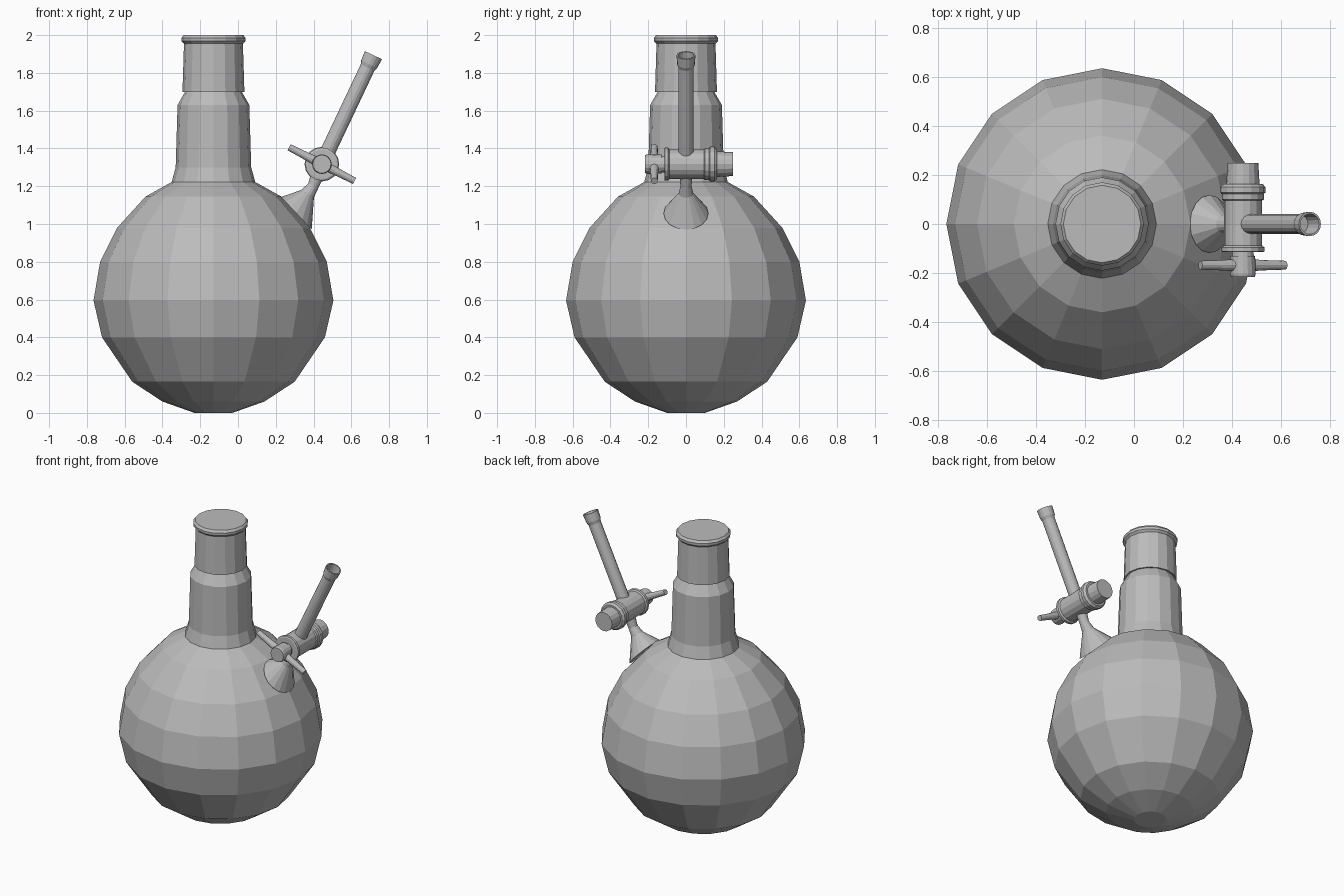
import bpy, bmesh, math
from mathutils import Vector, Matrix

if "Cube" in bpy.data.objects:
    bpy.data.objects.remove(bpy.data.objects["Cube"])

grey = bpy.data.materials.new("grey_glass")
grey.diffuse_color = (0.5, 0.5, 0.5, 1)
grey.use_nodes = True
grey.node_tree.nodes["Principled BSDF"].inputs["Base Color"].default_value = grey.diffuse_color


def loft(name, rings, sides, caps=(True, True)):
    """Skin a list of point rings; optionally close both ends."""
    bm = bmesh.new()
    vs = [[bm.verts.new(p) for p in ring] for ring in rings]
    for a, b in zip(vs, vs[1:]):
        for i in range(sides):
            j = (i + 1) % sides
            bm.faces.new((a[i], a[j], b[j], b[i]))
    if caps[0]:
        bm.faces.new(vs[0][::-1])
    if caps[1]:
        bm.faces.new(vs[-1])
    bmesh.ops.recalc_face_normals(bm, faces=bm.faces)
    me = bpy.data.meshes.new(name)
    bm.to_mesh(me)
    bm.free()
    me.materials.append(grey)
    ob = bpy.data.objects.new(name, me)
    bpy.context.collection.objects.link(ob)
    return ob


def lathe(name, profile, origin, axis, sides=16):
    """Revolve (radius, distance along axis) points round an axis."""
    rot = Vector((0, 0, 1)).rotation_difference(Vector(axis)).to_matrix()
    o = Vector(origin)
    rings = [[o + rot @ Vector((r * math.cos(math.tau * i / sides),
                                r * math.sin(math.tau * i / sides), h))
              for i in range(sides)] for r, h in profile]
    return loft(name, rings, sides)


def span_ring(a, b, sides):
    """Circle whose diameter runs between two (x, z) points."""
    a, b = Vector((a[0], 0, a[1])), Vector((b[0], 0, b[1]))
    c, u = (a + b) / 2, (b - a) / 2
    v = Vector((0, u.length, 0))
    return [c + u * math.cos(math.tau * i / sides) + v * math.sin(math.tau * i / sides)
            for i in range(sides)]


CX = -0.13
UP = (0, 0, 1)
# round flask body
lathe("flask_body", [(0.10, 0), (0.27, 0.06), (0.43, 0.165), (0.59, 0.40), (0.635, 0.595),
                     (0.60, 0.80), (0.51, 0.98), (0.36, 1.145), (0.222, 1.222)], (CX, 0, 0), UP)
# neck with shoulder
lathe("neck", [(0.222, 1.22), (0.20, 1.30), (0.19, 1.63), (0.15, 1.70), (0.148, 1.72)],
      (CX, 0, 0), UP)
# closed joint with rolled rim
lathe("stopper", [(0.14, 1.705), (0.164, 1.70), (0.156, 1.955), (0.169, 1.968), (0.17, 1.985),
                  (0.158, 2.0)], (CX, 0, 0), UP)

# flared foot of the side arm
S = 16
tap = Vector((0.444, 0, 1.317))
loft("arm_foot", [span_ring(a, b, S) for a, b in [
    ((0.228, 1.143), (0.39, 0.97)), ((0.335, 1.18), (0.402, 1.14)),
    ((0.372, 1.215), (0.425, 1.19)), ((0.405, 1.33), (0.48, 1.30))]], S)

# straight side arm with an open collar
d = Vector((0.428, 0, 0.904)).normalized()
lathe("side_arm", [(0.04, 0), (0.04, 0.565), (0.047, 0.585), (0.05, 0.638),
                   (0.042, 0.638), (0.038, 0.54)], tap, d)

# tap barrel with end rings, axis along y
Y = (0, 1, 0)
lathe("tap_barrel", [(0.078, -0.115), (0.088, -0.112), (0.088, -0.095), (0.078, -0.088),
                     (0.078, 0.095), (0.085, 0.10), (0.085, 0.122), (0.092, 0.128),
                     (0.092, 0.15), (0.08, 0.164)], tap, Y)
lathe("tap_plug_end", [(0.069, 0.14), (0.063, 0.249)], tap, Y)
lathe("tap_stem", [(0.045, -0.14), (0.043, -0.10)], tap, Y)
lathe("tap_hub", [(0.048, -0.216), (0.052, -0.205), (0.05, -0.13)], tap, Y)

# two handle wings
h = Vector((0.175, 0, -0.09)).normalized()
for name, s in (("right_handle", 1), ("left_handle", -1)):
    lathe(name, [(0.025, 0.02), (0.02, 0.12), (0.018, 0.195)],
          tap + Vector((0, -0.168, 0)), h * s, 12)
